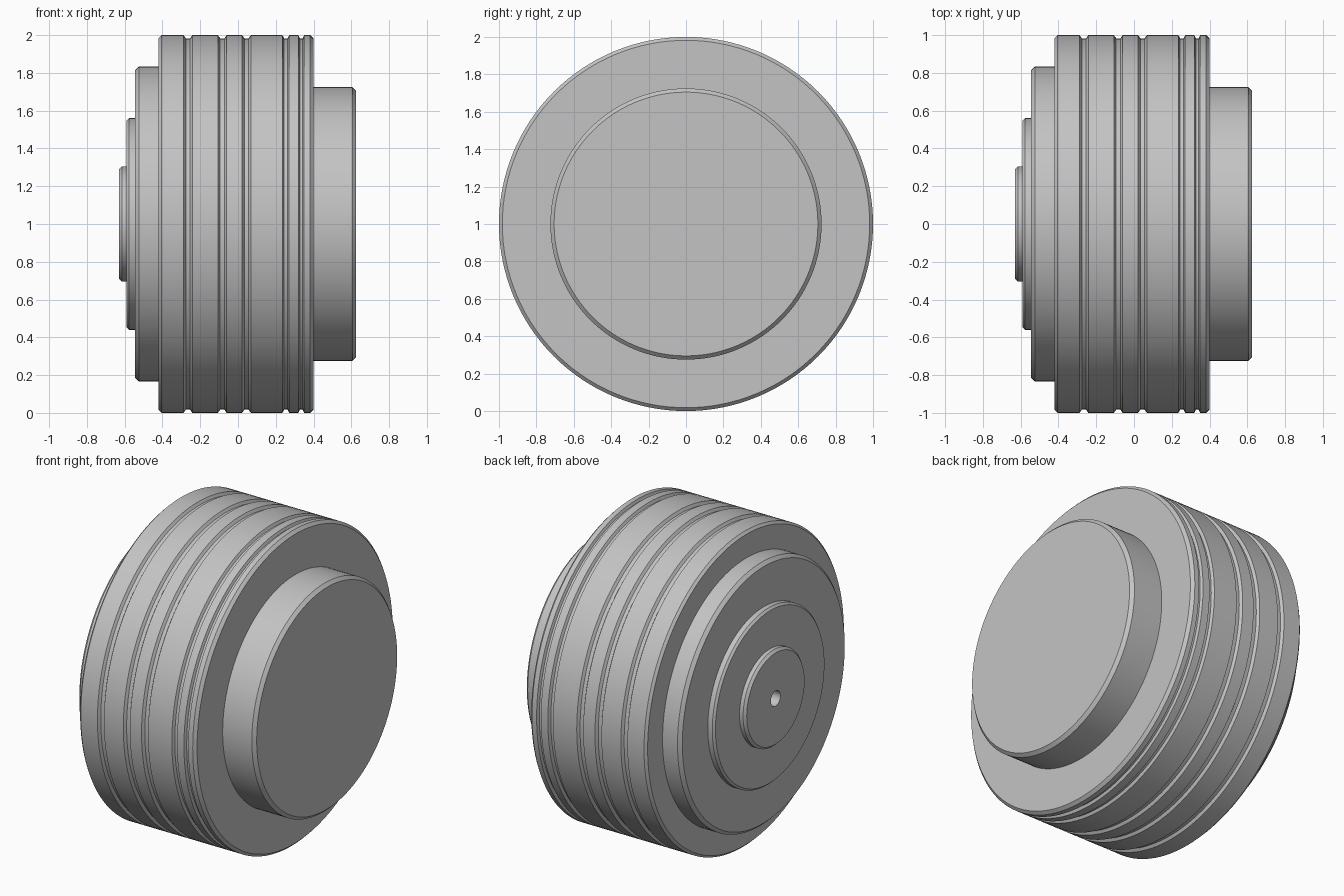
import bpy, bmesh, math

old = bpy.data.objects.get("Cube")
if old:
    bpy.data.objects.remove(old, do_unlink=True)

SEGMENTS = 128
AXIS_HEIGHT = 1.0

grey = bpy.data.materials.new("plain_grey")
grey.use_nodes = True
grey.diffuse_color = (0.55, 0.55, 0.55, 1)
grey.node_tree.nodes["Principled BSDF"].inputs["Base Color"].default_value = (0.55, 0.55, 0.55, 1)


def turned(name, profile, cap_start=False, cap_end=False):
    """Turn a list of (x, radius) points around the x axis."""
    bm = bmesh.new()
    rings = []
    for x, r in profile:
        ring = []
        for k in range(SEGMENTS):
            a = 2 * math.pi * k / SEGMENTS
            ring.append(bm.verts.new((x, r * math.cos(a), r * math.sin(a))))
        rings.append(ring)
    for a, b in zip(rings, rings[1:]):
        for k in range(SEGMENTS):
            n = (k + 1) % SEGMENTS
            bm.faces.new((a[k], a[n], b[n], b[k]))
    if cap_start:
        bm.faces.new(rings[0][::-1])
    if cap_end:
        bm.faces.new(rings[-1])
    mesh = bpy.data.meshes.new(name)
    bm.to_mesh(mesh)
    bm.free()
    mesh.materials.append(grey)
    obj = bpy.data.objects.new(name, mesh)
    obj.location.z = AXIS_HEIGHT
    bpy.context.collection.objects.link(obj)
    bpy.ops.object.select_all(action='DESELECT')
    obj.select_set(True)
    bpy.context.view_layer.objects.active = obj
    bpy.ops.object.shade_smooth_by_angle(angle=math.radians(30))
    return obj


def step(x0, x1, r, inner, chamfer):
    """Profile of a stepped disc facing -x, open towards the next part."""
    return [(x0, inner), (x0, r - chamfer), (x0 + chamfer, r), (x1, r)]


# Main drum with chamfered grooves around the rim
body = [(-0.42, 0.835), (-0.42, 0.985), (-0.405, 1.0)]
for centre, half in ((-0.265, 0.023), (-0.083, 0.023), (0.045, 0.023),
                     (0.253, 0.018), (0.335, 0.015)):
    floor = half * 0.5
    body += [(centre - half, 1.0), (centre - floor, 0.983),
             (centre + floor, 0.983), (centre + half, 1.0)]
body += [(0.382, 1.0), (0.40, 0.982), (0.40, 0.725)]
turned("grooved_drum", body)

# Stepped discs on the right-hand end
turned("large_step", step(-0.545, -0.42, 0.835, 0.56, 0.02))
turned("middle_step", step(-0.59, -0.545, 0.56, 0.305, 0.013))

# Small hub with a blind centre hole
turned("hub_with_hole", [(-0.42, 0.048)] + step(-0.63, -0.59, 0.305, 0.048, 0.015),
       cap_start=True)

# Plain boss on the left-hand end
turned("end_boss", [(0.40, 0.725), (0.605, 0.725), (0.625, 0.705)], cap_end=True)
